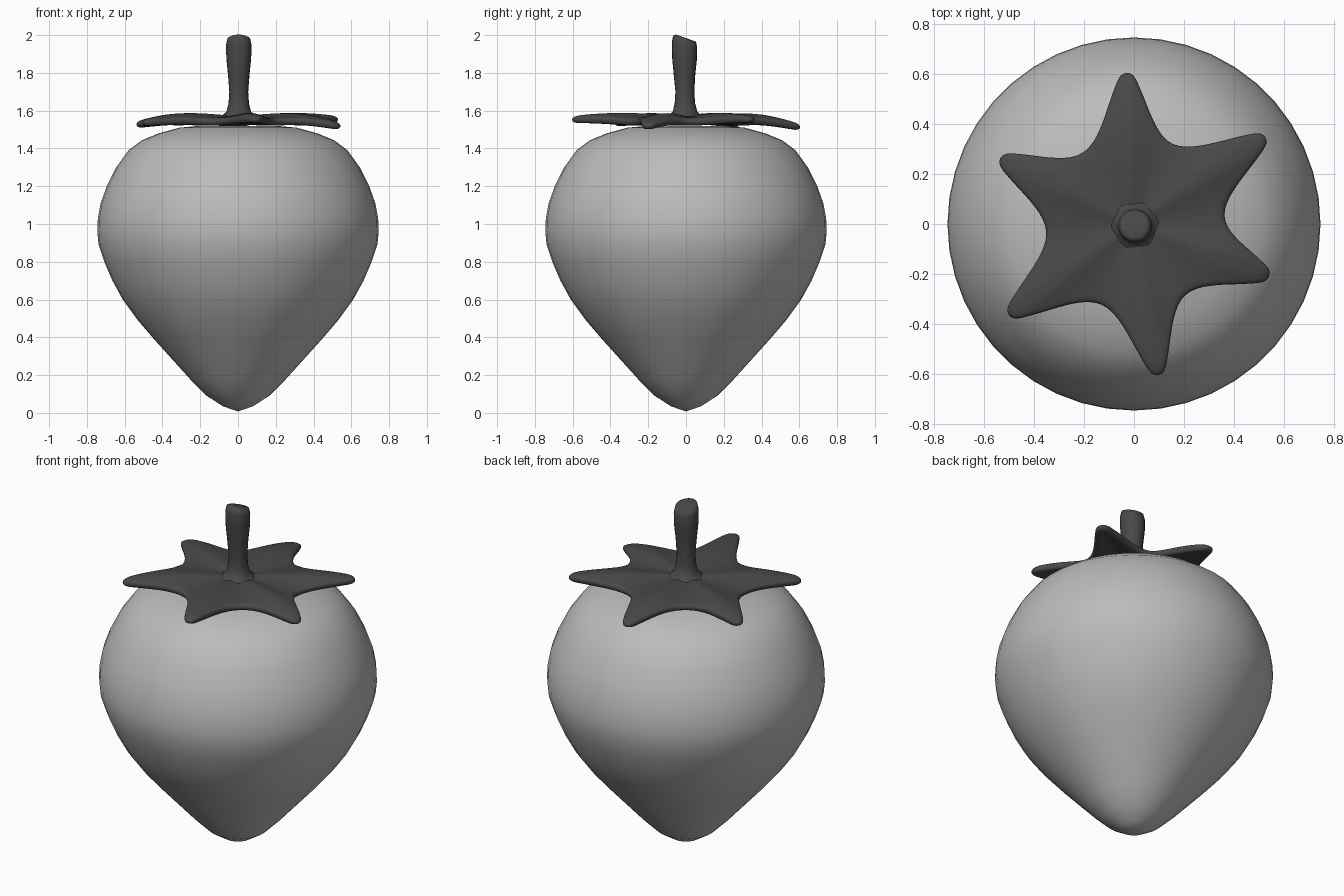
import bpy, bmesh, math
from mathutils import Vector

if "Cube" in bpy.data.objects:
    bpy.data.objects.remove(bpy.data.objects["Cube"])


def material(name, value):
    m = bpy.data.materials.new(name)
    m.use_nodes = True
    m.diffuse_color = (value, value, value, 1)
    m.node_tree.nodes["Principled BSDF"].inputs["Base Color"].default_value = (value, value, value, 1)
    return m


def rings_to_object(name, rings, mat, cap_end=True, tip=None):
    """Skin a list of closed rings, closing the first one to a centre point."""
    bm = bmesh.new()
    loops = [[bm.verts.new(p) for p in ring] for ring in rings]
    n = len(loops[0])
    for a, b in zip(loops, loops[1:]):
        for i in range(n):
            j = (i + 1) % n
            bm.faces.new((a[i], a[j], b[j], b[i]))
    for loop in (loops[0], loops[-1]) if cap_end else (loops[0],):
        middle = sum((v.co for v in loop), Vector()) / n
        centre = bm.verts.new(tip if tip and loop is loops[0] else middle)
        for i in range(n):
            bm.faces.new((loop[i], loop[(i + 1) % n], centre))
    bmesh.ops.recalc_face_normals(bm, faces=bm.faces)
    mesh = bpy.data.meshes.new(name)
    bm.to_mesh(mesh)
    bm.free()
    mesh.materials.append(mat)
    mesh.shade_smooth()
    obj = bpy.data.objects.new(name, mesh)
    bpy.context.collection.objects.link(obj)
    return obj


def circle(r, z, n, cx=0, cy=0, slant=0):
    ring = []
    for i in range(n):
        a = 2 * math.pi * i / n
        ring.append(Vector((cx + r * math.cos(a), cy + r * math.sin(a), z - slant * math.sin(a))))
    return ring


fruit_mat = material("fruit grey", 0.5)
leaf_mat = material("leaf dark grey", 0.065)

# Fruit body: a lathed, pointed heart profile
profile = [(.08, .035), (.165, .09), (.25, .175), (.345, .28), (.44, .385), (.53, .49),
           (.61, .6), (.665, .7), (.708, .8), (.738, .89), (.745, .96), (.742, 1.03),
           (.727, 1.11), (.695, 1.2), (.645, 1.3), (.58, 1.39), (.51, 1.443), (.42, 1.48),
           (.31, 1.51), (.2, 1.52), (.1, 1.52)]
fruit = rings_to_object("fruit", [circle(r, z, 44) for r, z in profile], fruit_mat, tip=(0, 0, .008))

# Leaf crown: six pointed lobes, each given as tip (x, y, z) and the notch that follows
lobes = [((.555, -.215, 1.51), (.345, .03)), ((.54, .358, 1.55), (.145, .305)),
         ((-.03, .622, 1.505), (-.195, .272)), ((-.55, .27, 1.52), (-.335, -.03)),
         ((-.515, -.375, 1.53), (-.127, -.305)), ((.1, -.622, 1.55), (.195, -.272))]
# Lobe weight (0 in the notch, 1 at the tip) and how far the edge swells sideways there
edge_shape = ((.3, -.012), (.6, .004), (.84, .014), (.96, .016))
outline = []
for k, (tip, notch) in enumerate(lobes):
    before, t, after = Vector(lobes[k - 1][1]), Vector(tip[:2]), Vector(notch)
    outline.append((before, 0, tip[2]))
    across = Vector((-t.y, t.x)).normalized()
    for side, sign, shape in ((before, -1, edge_shape), (after, 1, edge_shape[::-1])):
        for w, swell in shape:
            outline.append((side.lerp(t, w) + across * sign * swell, w, tip[2]))


def leaf_height(f, w, tip_z):
    flat = 1.548 - .012 * f ** 3
    arch = 1.548 + .022 * math.sin(math.pi * min(1, f * .8))
    droop = (tip_z - 1.56) * max(0, (f * (.4 + .6 * w) - .6) / .4)
    return flat * (1 - w) + arch * w + droop


leaf_rings = []
for f in (.12, .3, .5, .7, .86, 1):
    leaf_rings.append([Vector((p.x * f, p.y * f, leaf_height(f, w, z))) for p, w, z in outline])
crown = rings_to_object("leaf_crown", leaf_rings, leaf_mat, cap_end=False)
thick = crown.modifiers.new("thickness", 'SOLIDIFY')
thick.thickness = .042
thick.offset = 0
smooth = crown.modifiers.new("smooth", 'SUBSURF')
smooth.levels = smooth.render_levels = 2

# Stem: flared foot, slim neck, thicker slanted top
stem_shape = [(.13, 1.555, -.005), (.09, 1.572, -.005), (.065, 1.595, -.005), (.054, 1.64, -.006),
              (.05, 1.7, -.006), (.057, 1.79, -.008), (.066, 1.88, -.008), (.067, 1.95, -.008),
              (.06, 1.982, -.008), (.045, 1.987, -.008)]
stem = rings_to_object("stem", [circle(r, z, 20, .004, y, .017 * max(0, (z - 1.8) / .2))
                                for r, z, y in stem_shape], leaf_mat)
